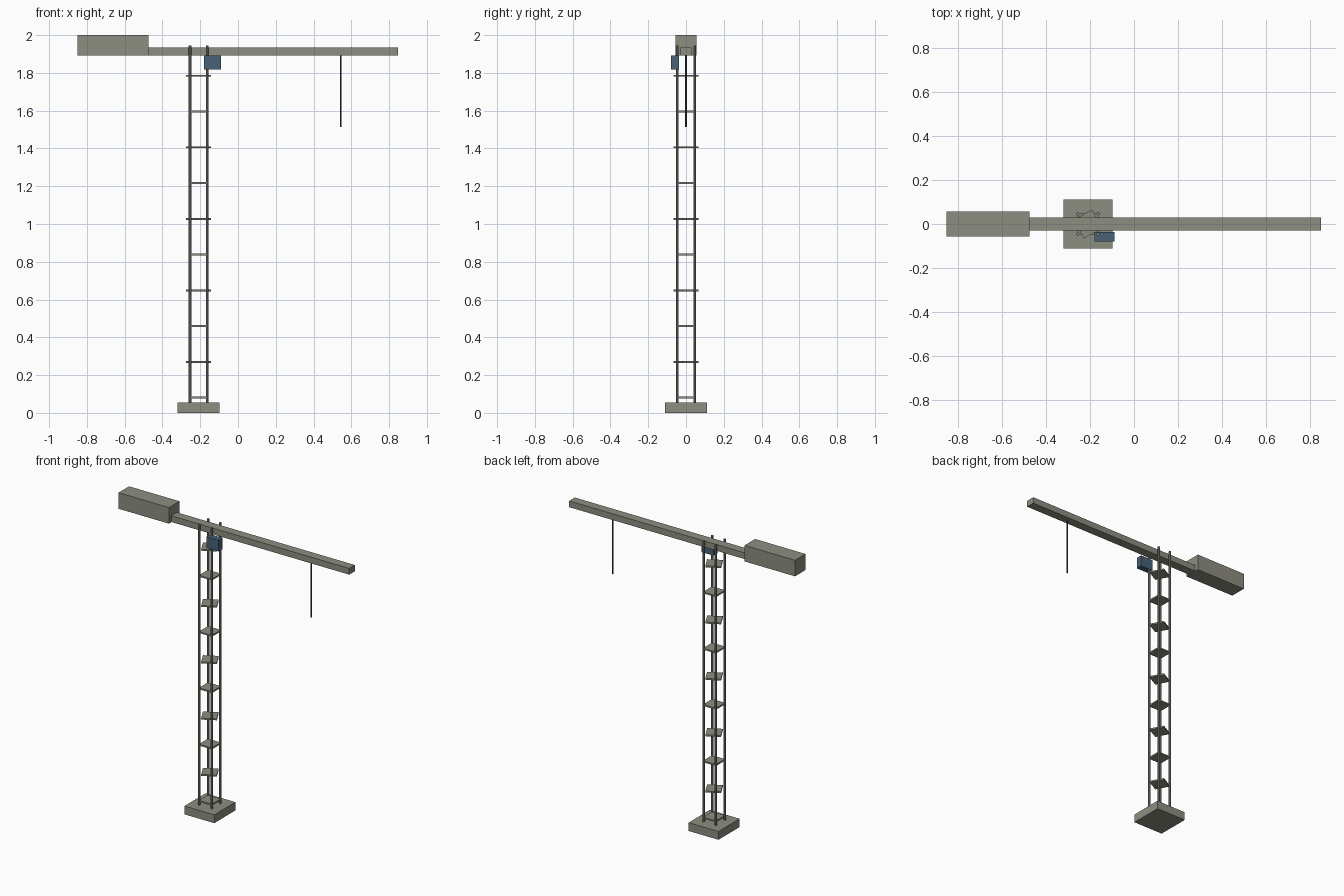
import bpy, math

if "Cube" in bpy.data.objects:
    bpy.data.objects.remove(bpy.data.objects["Cube"])

def material(name, rgb):
    m = bpy.data.materials.new(name)
    m.diffuse_color = (*rgb, 1)
    m.use_nodes = True
    m.node_tree.nodes["Principled BSDF"].inputs["Base Color"].default_value = m.diffuse_color
    return m

GREY = material("olive grey", (0.265, 0.268, 0.220))
BLUE = material("cab blue", (0.065, 0.120, 0.180))
DARK = material("cable dark grey", (0.06, 0.06, 0.06))

def box(name, x, y, z, mat):
    """Box from (min, max) ranges."""
    r = (x, y, z)
    bpy.ops.mesh.primitive_cube_add(size=1, location=[(a + b) / 2 for a, b in r])
    o = bpy.context.object
    o.name = name
    o.scale = [b - a for a, b in r]
    bpy.ops.object.transform_apply(location=False, rotation=False, scale=True)
    o.data.materials.append(mat)

def prism(name, x, y, z0, z1, radius, sides, mat, turn=0):
    """Upright cylinder between two heights."""
    bpy.ops.mesh.primitive_cylinder_add(vertices=sides, radius=radius, depth=z1 - z0,
                                        location=(x, y, (z0 + z1) / 2), rotation=(0, 0, turn))
    o = bpy.context.object
    o.name = name
    o.data.materials.append(mat)

MX = -0.209   # mast centre

# footing
box("base", (-0.32, -0.098), (-0.112, 0.112), (0, 0.056), GREY)

# four mast legs
for sx in (-1, 1):
    for sy in (-1, 1):
        prism("mast_leg", MX + sx * 0.046, sy * 0.046, 0.03, 1.945, 0.0075, 8, GREY)

# square plates up the mast, every other one turned
for i in range(10):
    z = 0.081 + i * 0.1893
    turn = math.pi / 4 + (0.5 if i % 2 else 0)
    prism("mast_plate", MX, 0, z - 0.005, z + 0.005, 0.068, 4, GREY, turn)

# jib, counterweight, cab
box("jib", (-0.60, 0.848), (-0.03, 0.03), (1.893, 1.935), GREY)
box("counterweight", (-0.85, -0.475), (-0.056, 0.056), (1.892, 2.0), GREY)
box("cab", (-0.18, -0.089), (-0.079, -0.036), (1.817, 1.892), BLUE)

# hoist cable
prism("hoist_cable", 0.545, 0, 1.513, 1.9, 0.004, 8, DARK)
